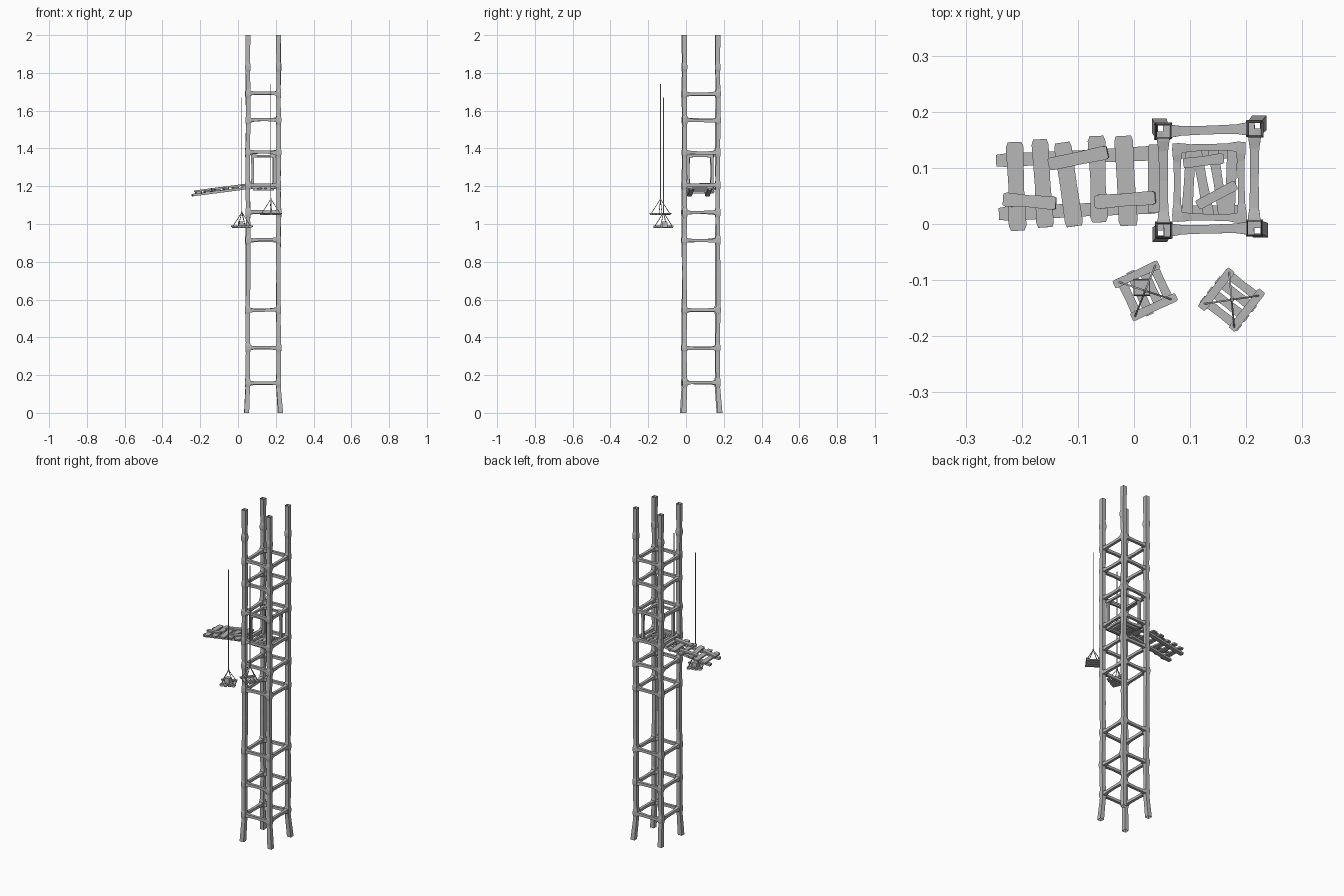
import bpy, bmesh, math, random
from mathutils import Vector

random.seed(4)
if "Cube" in bpy.data.objects:
    bpy.data.objects.remove(bpy.data.objects["Cube"])

wood = bpy.data.materials.new("weathered grey wood")
wood.use_nodes = True
GREY = (0.47, 0.47, 0.47, 1)
wood.diffuse_color = GREY
wood.node_tree.nodes["Principled BSDF"].inputs["Base Color"].default_value = GREY


def loft(bm, pts, widths, heights=None, caps=True):
    """Rectangular section swept through the points."""
    pts = [Vector(p) for p in pts]
    heights = heights or widths
    axis = (pts[-1] - pts[0]).normalized()
    upright = abs(axis.z) > 0.95
    side = Vector((1, 0, 0)) if upright else axis.cross(Vector((0, 0, 1))).normalized()
    up = Vector((0, 1, 0)) if upright else side.cross(axis)
    rings = []
    for p, w, h in zip(pts, widths, heights):
        rings.append([bm.verts.new(p + side * (a * w / 2) + up * (b * h / 2))
                      for a, b in ((-1, -1), (1, -1), (1, 1), (-1, 1))])
    for r, s in zip(rings, rings[1:]):
        for i in range(4):
            j = (i + 1) % 4
            bm.faces.new((r[i], r[j], s[j], s[i]))
    if caps:
        bm.faces.new(rings[0][::-1])
        bm.faces.new(rings[-1])


def finish(bm, name):
    bmesh.ops.recalc_face_normals(bm, faces=bm.faces)
    mesh = bpy.data.meshes.new(name)
    bm.to_mesh(mesh)
    bm.free()
    mesh.materials.append(wood)
    ob = bpy.data.objects.new(name, mesh)
    bpy.context.collection.objects.link(ob)


def plank(bm, a, b, w, h=0.009):
    """Rough board with uneven width and worn ends."""
    a, b = Vector(a), Vector(b)
    pts = [a.lerp(b, t) for t in (0, 0.06, 0.5, 0.94, 1)]
    widths = [w * k * random.uniform(0.95, 1.05) for k in (0.85, 1.05, 0.95, 1.05, 0.85)]
    loft(bm, pts, widths, [h] * 5)


def tie(bm, a, b, w):
    """Crossbar flared at both ends with a slight bow."""
    a, b = Vector(a), Vector(b)
    bow = random.uniform(-0.004, 0.004)
    pts = [a.lerp(b, t) + Vector((0, 0, bow * math.sin(math.pi * t)))
           for t in (0, 0.1, 0.2, 0.5, 0.8, 0.9, 1)]
    s = [w * k for k in (1.4, 1.3, 1, 0.9, 1, 1.3, 1.4)]
    loft(bm, pts, s)


# tower posts: open square tubes with swollen joints and splayed feet
LEVELS = (0.16, 0.345, 0.545, 0.915, 1.06, 1.205, 1.378, 1.55, 1.69)
corners = ((0.053, -0.011), (0.214, -0.007), (0.215, 0.17), (0.052, 0.165))
feet = ((-0.007, -0.008), (0.012, -0.004), (0.008, 0.01), (-0.007, 0.01))
labels = ("front_right", "front_left", "back_left", "back_right")
for label, (x, y), (fx, fy) in zip(labels, corners, feet):
    pts, widths = [(x + fx, y + fy, 0)], [0.026]
    for z in sorted(LEVELS + (0.73, 1.83)):
        joint = 0.028 if z != 0.73 else 0.024
        dx, dy = random.uniform(-0.002, 0.002), random.uniform(-0.002, 0.002)
        for dz, w in ((-0.025, 0.023), (-0.01, joint), (0.01, joint), (0.025, 0.023)):
            pts.append((x + dx, y + dy, z + dz))
            widths.append(w)
    pts.append((x, y, 2))
    widths.append(0.025)
    bm = bmesh.new()
    loft(bm, pts, widths, caps=False)
    finish(bm, label + "_post")

# rings of crossbars
bm = bmesh.new()
for z in LEVELS:
    for (ax, ay), (bx, by) in zip(corners, corners[1:] + corners[:1]):
        tie(bm, (ax, ay, z + random.uniform(-0.003, 0.003)),
            (bx, by, z + random.uniform(-0.003, 0.003)), 0.017)
finish(bm, "tower_crossbars")

# inner cage standing on the deck
inner = ((0.077, 0.013), (0.192, 0.011), (0.19, 0.138), (0.077, 0.135))
bm = bmesh.new()
for (ax, ay), (bx, by) in zip(inner, inner[1:] + inner[:1]):
    loft(bm, ((ax, ay, 1.19), (ax, ay, 1.25), (ax, ay, 1.31), (ax, ay, 1.368)),
         (0.017, 0.013, 0.013, 0.017))
    for z in (1.195, 1.36):
        tie(bm, (ax, ay, z), (bx, by, z), 0.013)
finish(bm, "inner_cage")

# tower deck
bm = bmesh.new()
for x, lean in ((0.098, 0.004), (0.122, -0.012), (0.15, -0.01), (0.173, 0.003)):
    plank(bm, (x - lean, 0.012, 1.19), (x + lean, 0.138, 1.19), 0.018)
plank(bm, (0.088, 0.108, 1.199), (0.16, 0.117, 1.199), 0.018)
plank(bm, (0.113, 0.033, 1.199), (0.182, 0.07, 1.199), 0.018)
for y in (0.025, 0.125):
    plank(bm, (0.08, y, 1.181), (0.19, y, 1.181), 0.016)
finish(bm, "tower_deck")


# sloping walkway
def slope(x, y, lift):
    return (x, y, 1.194 + 0.13 * x + lift)


bm = bmesh.new()
for x0, y0, y1 in ((-0.245, 0.113, 0.127), (-0.24, 0.018, 0.032)):
    plank(bm, slope(x0, y0, -0.01), slope(0.05, y1, -0.01), 0.024, 0.013)
finish(bm, "walkway_rails")

bm = bmesh.new()
for xa, xb, y0, y1, w in ((-0.207, -0.213, -0.012, 0.146, 0.029), (-0.158, -0.168, -0.006, 0.151, 0.029),
                          (-0.106, -0.128, -0.004, 0.145, 0.031), (-0.062, -0.067, 0.003, 0.157, 0.029),
                          (-0.01, -0.019, -0.003, 0.157, 0.033), (0.036, 0.036, 0.02, 0.142, 0.022)):
    plank(bm, slope(xa, y0, 0), slope(xb, y1, 0), w)
finish(bm, "walkway_boards")

bm = bmesh.new()
for a, b in (((-0.152, 0.106), (-0.047, 0.128)), ((-0.233, 0.044), (-0.139, 0.037)),
             ((-0.07, 0.039), (0.038, 0.047))):
    plank(bm, slope(*a, 0.009), slope(*b, 0.009), 0.023)
finish(bm, "walkway_patches")


# hanging platforms
def hanging_platform(name, x, y, z, turn, apex, top):
    c, s = math.cos(turn), math.sin(turn)

    def at(u, v, h):
        return (x + u * c - v * s, y + u * s + v * c, z + h)

    bm = bmesh.new()
    for u in (-0.031, -0.01, 0.012, 0.032):
        e = random.uniform(0.036, 0.043)
        plank(bm, at(u, -e, 0), at(u, e, 0), 0.016, 0.006)
    for v, shift in ((-0.033, 0.002), (0.033, -0.002)):
        plank(bm, at(shift - 0.044, v, 0.006), at(shift + 0.044, v, 0.006), 0.015, 0.006)
    finish(bm, name + "_boards")
    bm = bmesh.new()
    for u in (-0.036, 0.036):
        for v in (-0.034, 0.034):
            loft(bm, (at(u, v, 0.006), (x, y, apex)), (0.003, 0.003))
    loft(bm, ((x, y, apex - 0.005), (x, y, apex + 0.005)), (0.006, 0.006))
    loft(bm, ((x, y, apex), (x, y, top)), (0.0035, 0.0035))
    finish(bm, name + "_ropes")
    return at


at = hanging_platform("low_platform", 0.02, -0.119, 0.982, math.radians(25), 1.062, 1.67)
hanging_platform("high_platform", 0.174, -0.135, 1.05, math.radians(52), 1.132, 1.74)

# small crate on the lower platform
bm = bmesh.new()
loft(bm, (at(-0.003, 0.008, 0.003), at(-0.003, 0.008, 0.032)), (0.03, 0.027), (0.03, 0.027))
finish(bm, "small_crate")
